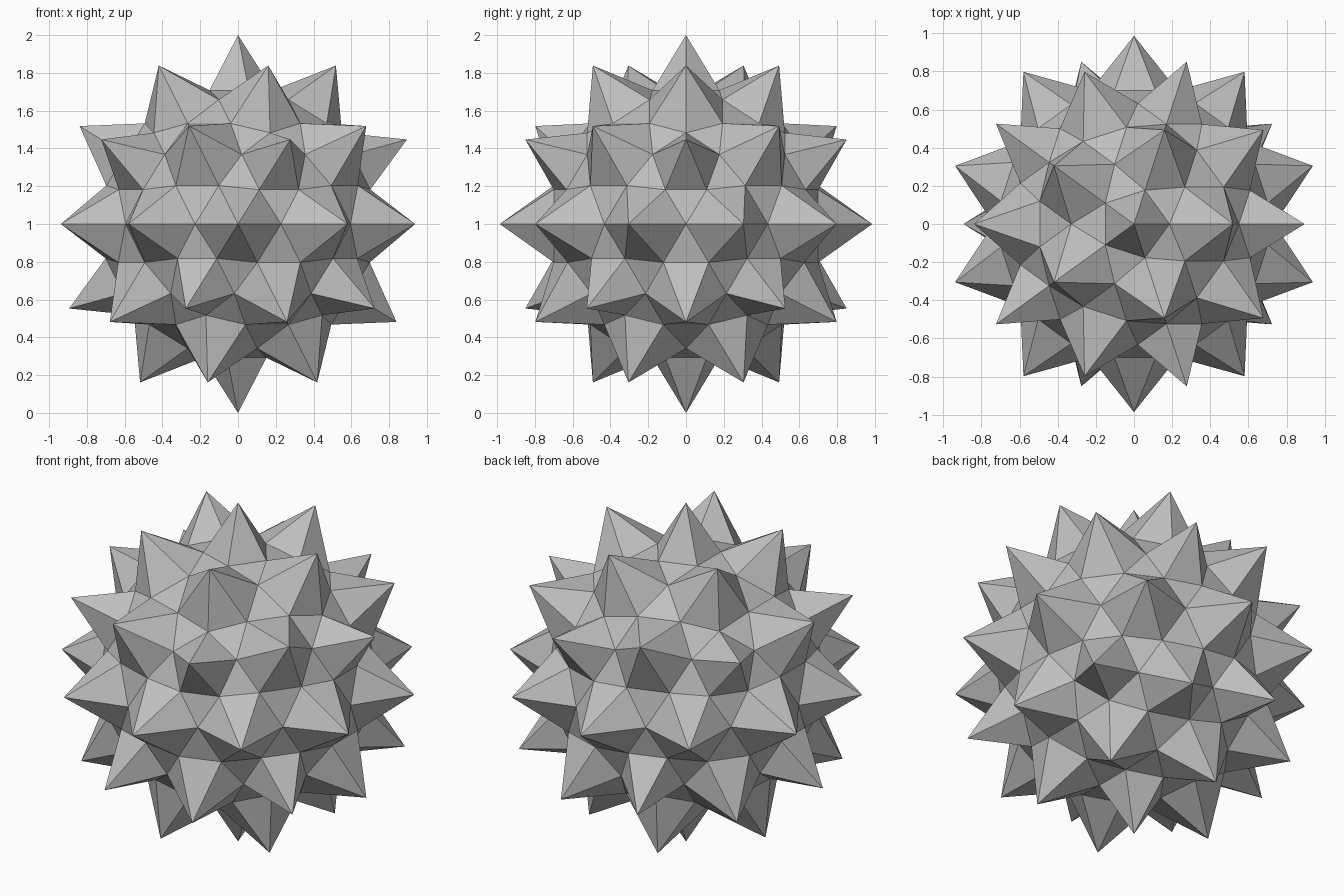
import bpy, bmesh
from mathutils import Vector

if "Cube" in bpy.data.objects:
    bpy.data.objects.remove(bpy.data.objects["Cube"])

R5, R2 = 1.0, 0.986      # tip radius of five-sided and six-sided spikes
DEPTH = 0.70             # distance of the six-sided spike bases from the centre
T22, T25 = 0.2275, 0.214 # base corner offsets: between two six-sided spikes / next to a five-sided one

# Guide: a sphere of 42 points, one per spike
guide = bmesh.new()
bmesh.ops.create_icosphere(guide, subdivisions=2, radius=1)
guide.verts.ensure_lookup_table()
guide.faces.ensure_lookup_table()


def corner(edge):
    """Base corner shared by the two neighbouring spikes on a guide edge."""
    a, b = edge.verts
    if len(a.link_edges) == 5:
        a, b = b, a
    u, v = a.co.normalized(), b.co.normalized()
    side = (v - u * u.dot(v)).normalized()
    return u * DEPTH + side * (T25 if len(b.link_edges) == 5 else T22)


bm = bmesh.new()
lift = Vector((0, 0, 1))
corners = {e: bm.verts.new(corner(e) + lift) for e in guide.edges}
tips = {v: bm.verts.new(v.co.normalized() * (R5 if len(v.link_edges) == 5 else R2) + lift)
        for v in guide.verts}

for f in guide.faces:
    # Flat triangle between three spikes
    bm.faces.new([corners[l.edge] for l in f.loops])
    # One side of each of the three neighbouring spikes
    for l in f.loops:
        bm.faces.new([tips[l.vert], corners[l.edge], corners[l.link_loop_prev.edge]])
guide.free()

bmesh.ops.recalc_face_normals(bm, faces=bm.faces)
mesh = bpy.data.meshes.new("spiked_ball")
bm.to_mesh(mesh)
bm.free()

grey = bpy.data.materials.new("light grey")
grey.diffuse_color = (0.52, 0.52, 0.52, 1)
grey.use_nodes = True
grey.node_tree.nodes["Principled BSDF"].inputs["Base Color"].default_value = grey.diffuse_color
mesh.materials.append(grey)
ball = bpy.data.objects.new("spiked_ball", mesh)
bpy.context.collection.objects.link(ball)
